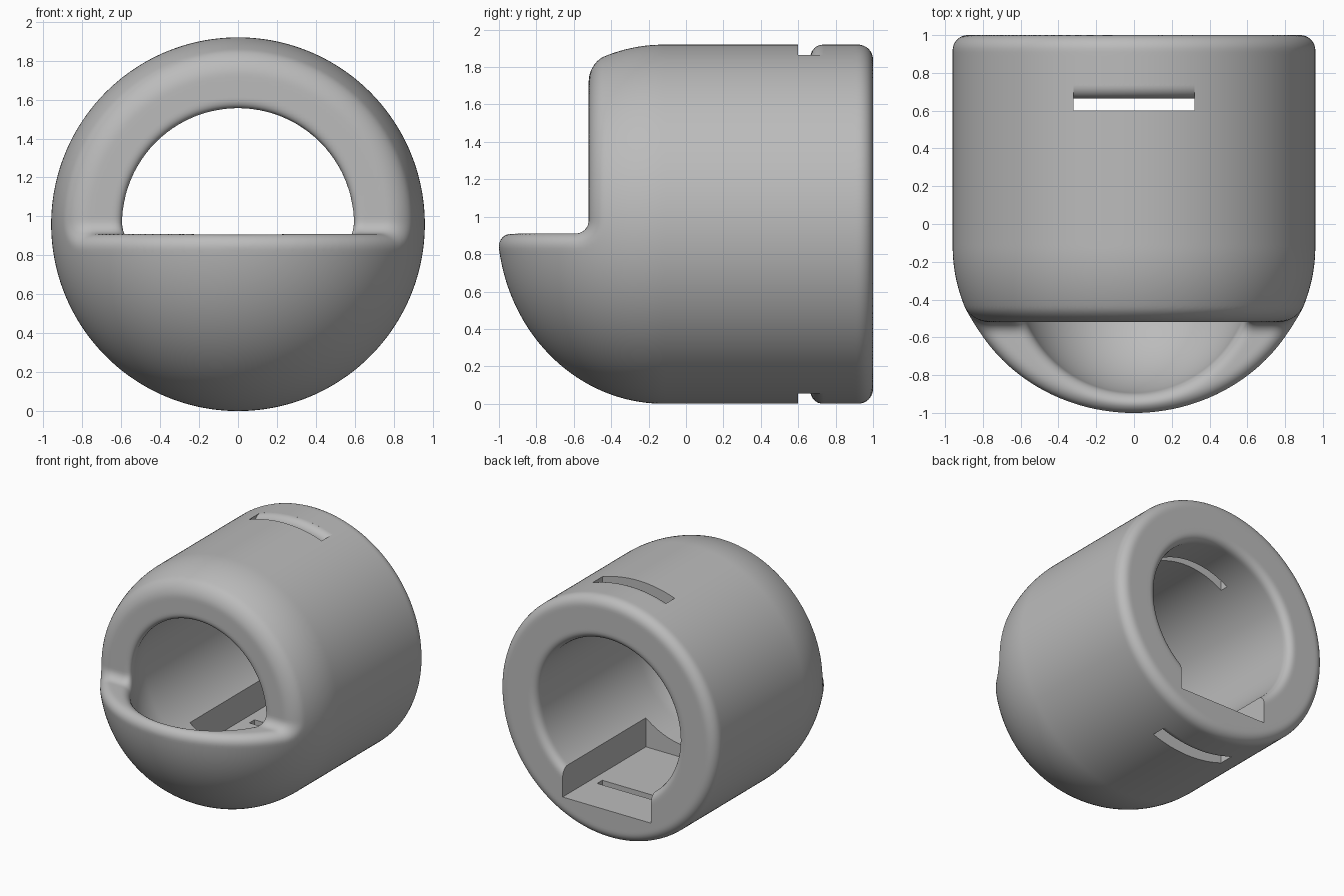
import bpy, bmesh
from math import hypot, sin, cos, pi, sqrt, radians
from mathutils import Vector

if "Cube" in bpy.data.objects:
    bpy.data.objects.remove(bpy.data.objects["Cube"])

AXIS = 0.96          # height of the barrel axis
R, BORE = 0.96, 0.625
DOME_Y, DOME_L = -0.12, 0.888     # start and length of the outer dome
CAV_Y = -0.28                     # centre of the rounded cavity end
FACE_Y, RIM_Z = -0.52, 0.91       # arch face and lower rim
SLIT_Y, SLIT_END, SLIT_X = 0.60, 0.665, 0.32


def finish(name, bm):
    """Turn a bmesh into a scene object."""
    bmesh.ops.remove_doubles(bm, verts=bm.verts, dist=1e-4)
    bmesh.ops.recalc_face_normals(bm, faces=bm.faces)
    mesh = bpy.data.meshes.new(name)
    bm.to_mesh(mesh)
    bm.free()
    obj = bpy.data.objects.new(name, mesh)
    bpy.context.scene.collection.objects.link(obj)
    return obj


def lathe(name, profile):
    """Revolve (y, radius) points round the barrel axis."""
    bm = bmesh.new()
    vs = [bm.verts.new((0, y, AXIS + r)) for y, r in profile]
    es = [bm.edges.new(pair) for pair in zip(vs, vs[1:])]
    bmesh.ops.spin(bm, geom=vs + es, cent=(0, 0, AXIS), axis=(0, 1, 0),
                   angle=2 * pi, steps=96)
    return finish(name, bm)


def box(name, lo, hi):
    bm = bmesh.new()
    bmesh.ops.create_cube(bm, size=1)
    for v in bm.verts:
        v.co = [l if c < 0 else h for c, l, h in zip(v.co, lo, hi)]
    return finish(name, bm)


def dome(y, length, radius, steps=24):
    angles = [i * pi / 2 / steps for i in range(steps + 1)]
    return [(y - length * cos(a), radius * sin(a)) for a in angles]


def apply(obj, kind, **settings):
    mod = obj.modifiers.new(kind.lower(), kind)
    for key, value in settings.items():
        setattr(mod, key, value)
    bpy.context.view_layer.objects.active = obj
    bpy.ops.object.modifier_apply(modifier=mod.name)


def cut(obj, cutter):
    cutter.hide_render = True
    apply(obj, 'BOOLEAN', operation='DIFFERENCE', solver='EXACT', object=cutter)
    bpy.data.objects.remove(cutter)


# Rough housing: domed barrel, hollow bore, open upper front
body = lathe("housing", dome(DOME_Y, DOME_L, R) + [(1, R), (1, 0)])
cut(body, lathe("bore_cutter", dome(CAV_Y, BORE, BORE) + [(1.2, BORE), (1.2, 0)]))
cut(body, box("front_cutter", (-2, -2, RIM_Z), (2, FACE_Y, 3)))
apply(body, 'REMESH', mode='VOXEL', voxel_size=0.02)


# Rounded edges: distance to the same shapes joined with fillets
def fillet(a, b, k):
    return min(-k, max(a, b)) + hypot(max(k + a, 0), max(k + b, 0))


def distance(x, y, z):
    h = z - AXIS
    r = hypot(x, h)
    outer = hypot(r, min(y - DOME_Y, 0) * R / DOME_L) - R
    cavity = hypot(r, min(y - CAV_Y, 0)) - BORE
    front = -fillet(y - FACE_Y, RIM_Z - z, 0.07)
    shell = fillet(fillet(outer, y - 1, 0.08), front, 0.08)
    return fillet(shell, -cavity, 0.06)


def settle(co):
    """Move a point onto the filleted surface."""
    x, y, z = co
    e = 1e-4
    d = distance(x, y, z)
    g = Vector((distance(x + e, y, z) - d, distance(x, y + e, z) - d,
                distance(x, y, z + e) - d)) / e
    step = g * (d / max(g.length_squared, 0.2))
    if step.length > 0.04:
        step *= 0.04 / step.length
    return co - step


bm = bmesh.new()
bm.from_mesh(body.data)
for _ in range(3):
    for _ in range(2):
        bmesh.ops.smooth_vert(bm, verts=bm.verts, factor=0.5, use_axis_x=True,
                              use_axis_y=True, use_axis_z=True)
    for _ in range(2):
        for v in bm.verts:
            v.co = settle(v.co)
bm.to_mesh(body.data)
bm.free()

# Flat-floored channel running in from the back
cut(body, box("channel_cutter", (-0.39, -0.05, 0.24), (0.39, 1.3, AXIS)))


# Strap slits through the top and bottom, rear lip rounded
def slit_cutter(side, steps=24, lip=0.068):
    bm = bmesh.new()
    rings = []
    for i in range(steps + 1):
        x = SLIT_X * (2 * i / steps - 1)
        top = sqrt(R * R - x * x)
        arc = [j * pi / 2 / 8 for j in range(9)]
        pts = [(SLIT_Y, 0.35), (SLIT_END, 0.35)]
        pts += [(SLIT_END + lip * (1 - cos(a)), top - lip * (1 - sin(a))) for a in arc]
        pts += [(SLIT_END + lip, top + 0.1), (SLIT_Y, top + 0.1)]
        rings.append([bm.verts.new((x, y, AXIS + side * h)) for y, h in pts])
    n = len(rings[0])
    for a, b in zip(rings, rings[1:]):
        for j in range(n):
            k = (j + 1) % n
            bm.faces.new((a[j], a[k], b[k], b[j]))
    bm.faces.new(rings[0])
    bm.faces.new(rings[-1])
    return finish("slit_cutter", bm)


for side in (1, -1):
    cut(body, slit_cutter(side))

# Single grey material
grey = bpy.data.materials.new("plain grey")
grey.use_nodes = True
colour = (0.5, 0.5, 0.5, 1)
grey.diffuse_color = colour
grey.node_tree.nodes["Principled BSDF"].inputs["Base Color"].default_value = colour
body.data.materials.clear()
body.data.materials.append(grey)

for obj in bpy.context.selected_objects:
    obj.select_set(False)
body.select_set(True)
bpy.context.view_layer.objects.active = body
bpy.ops.object.shade_smooth_by_angle(angle=radians(40))
